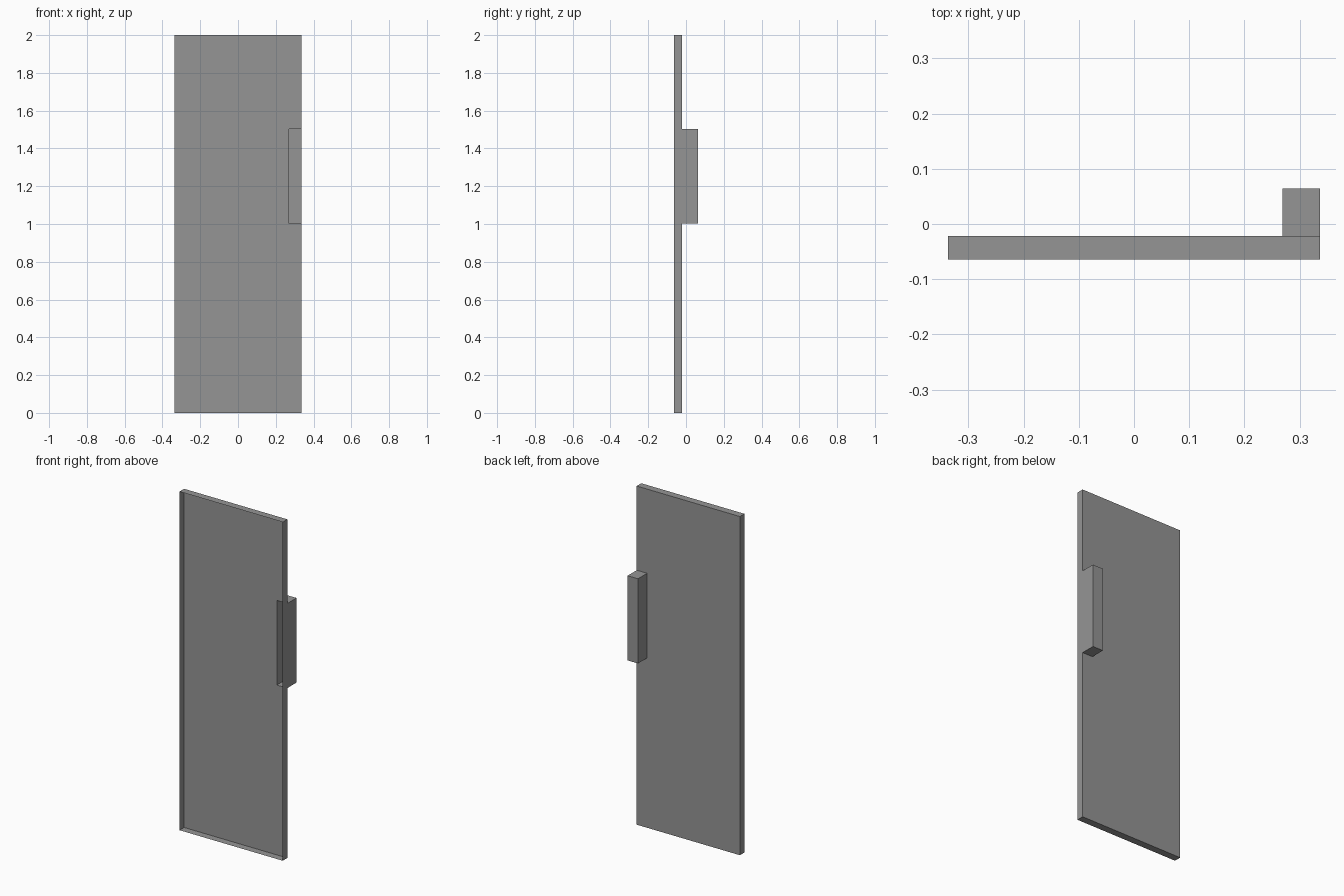
import bpy, bmesh
from mathutils import Vector

if "Cube" in bpy.data.objects:
    bpy.data.objects.remove(bpy.data.objects["Cube"])

grey = bpy.data.materials.new("door grey")
grey.diffuse_color = (0.3, 0.3, 0.3, 1)
grey.use_nodes = True
grey.node_tree.nodes["Principled BSDF"].inputs["Base Color"].default_value = grey.diffuse_color

X = 0.337                      # half width of the door
Y0, Y1, Y2 = -0.064, -0.0215, 0.064   # open front, back of panel, back of handle
HX, HZ0, HZ1 = 0.269, 1.003, 1.503    # handle inner edge, bottom and top


def open_box(lo, hi):
    """Thin shell box whose front (-y) side is left open."""
    bm = bmesh.new()
    bmesh.ops.create_cube(bm, size=1)
    lo, hi = Vector(lo), Vector(hi)
    for v in bm.verts:
        v.co = Vector([(lo[i] + hi[i]) / 2 + v.co[i] * (hi[i] - lo[i]) for i in range(3)])
    bm.normal_update()
    front = [f for f in bm.faces if f.normal.y < -0.9]
    bmesh.ops.delete(bm, geom=front, context='FACES_ONLY')
    return bm


def finish(bm, name):
    me = bpy.data.meshes.new(name)
    bm.to_mesh(me)
    bm.free()
    me.materials.append(grey)
    bpy.context.collection.objects.link(bpy.data.objects.new(name, me))


# Door panel: hollow shell, with an opening in its back behind the handle
bm = open_box((-X, Y0, 0), (X, Y1, 2))
for co, no in (((HX, 0, 0), (1, 0, 0)), ((0, 0, HZ0), (0, 0, 1)), ((0, 0, HZ1), (0, 0, 1))):
    bmesh.ops.bisect_plane(bm, geom=bm.verts[:] + bm.edges[:] + bm.faces[:],
                           plane_co=co, plane_no=no)
bm.normal_update()
hole = []
for f in bm.faces:
    c = f.calc_center_median()
    if f.normal.y > 0.9 and c.x > HX and HZ0 < c.z < HZ1:
        hole.append(f)
bmesh.ops.delete(bm, geom=hole, context='FACES_ONLY')
# Merge the leftover cuts on flat faces
bmesh.ops.dissolve_limit(bm, angle_limit=0.01, verts=bm.verts[:], edges=bm.edges[:])
finish(bm, "door_panel")

# Handle block: hollow, open towards the panel, flush with the right edge
finish(open_box((HX, Y1, HZ0), (X, Y2, HZ1)), "handle")
